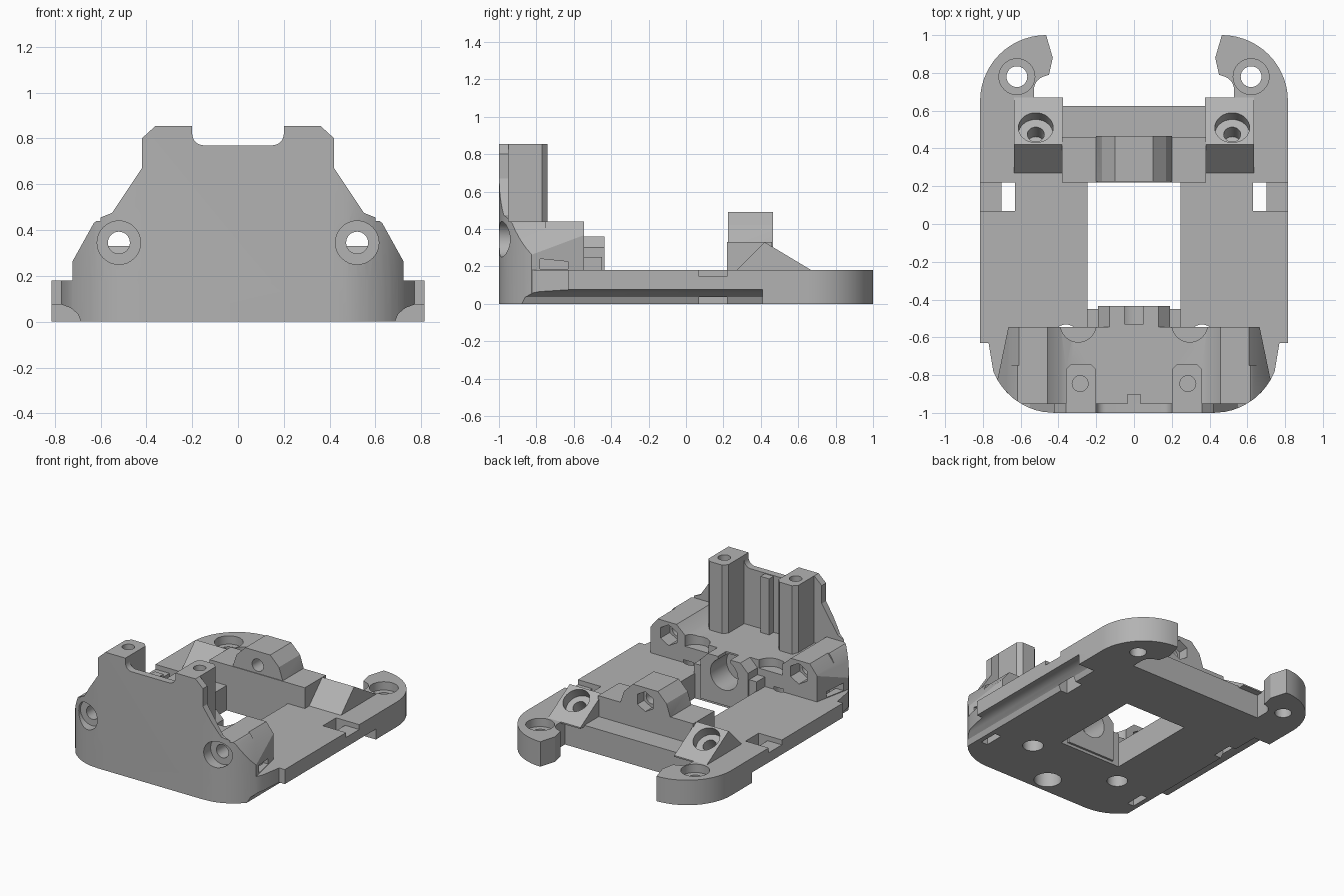
import bpy, bmesh, math
from mathutils import Vector, Matrix

if "Cube" in bpy.data.objects:
    bpy.data.objects.remove(bpy.data.objects["Cube"])

grey = bpy.data.materials.new("matte grey")
grey.diffuse_color = (0.45, 0.45, 0.45, 1)
grey.use_nodes = True
grey.node_tree.nodes["Principled BSDF"].inputs["Base Color"].default_value = grey.diffuse_color


def make(name, bm):
    bmesh.ops.recalc_face_normals(bm, faces=bm.faces)
    me = bpy.data.meshes.new(name)
    bm.to_mesh(me)
    bm.free()
    ob = bpy.data.objects.new(name, me)
    bpy.context.collection.objects.link(ob)
    me.materials.append(grey)
    return ob


def prism(name, pts, axis, a, b):
    """Extrude a 2D profile along an axis: x -> (y,z), y -> (x,z), z -> (x,y)."""
    place = {"x": lambda p, t: (t, *p), "y": lambda p, t: (p[0], t, p[1]),
             "z": lambda p, t: (*p, t)}[axis]
    bm = bmesh.new()
    lo = [bm.verts.new(place(p, a)) for p in pts]
    hi = [bm.verts.new(place(p, b)) for p in pts]
    n = len(pts)
    bm.faces.new(lo)
    bm.faces.new(hi)
    for i in range(n):
        bm.faces.new((lo[i], lo[(i + 1) % n], hi[(i + 1) % n], hi[i]))
    return make(name, bm)


def box(name, x, y, z):
    return prism(name, [(x[0], y[0]), (x[1], y[0]), (x[1], y[1]), (x[0], y[1])], "z", *z)


def rod(name, p, q, r, n=32):
    """Cylinder from p to q; n = 6 gives a nut pocket."""
    p, q = Vector(p), Vector(q)
    rot = (q - p).to_track_quat("Z", "Y").to_matrix().to_4x4()
    bm = bmesh.new()
    bmesh.ops.create_cone(bm, cap_ends=True, segments=n, radius1=r, radius2=r,
                          depth=(q - p).length,
                          matrix=Matrix.Translation((p + q) / 2) @ rot)
    return make(name, bm)


def arc(cx, cy, r, a0, a1, n=10):
    return [(cx + r * math.cos(math.radians(a0 + (a1 - a0) * i / n)),
             cy + r * math.sin(math.radians(a0 + (a1 - a0) * i / n))) for i in range(n + 1)]


def both(half):
    """Close a right-hand half profile with its mirror image."""
    return half + [(-x, y) for x, y in reversed(half)]


def combine(target, other, op):
    mod = target.modifiers.new(op, "BOOLEAN")
    mod.operation, mod.object, mod.solver = op, other, "EXACT"
    bpy.context.view_layer.objects.active = target
    bpy.ops.object.modifier_apply(modifier=mod.name)
    bpy.data.objects.remove(other)


def add(t, o): combine(t, o, "UNION")
def cut(t, o): combine(t, o, "DIFFERENCE")


# base plate with rounded front corners and two rear hooks
plate = ([(0.42, -1)] + arc(0.42, -0.65, 0.35, -80, -22, 8) + [(0.77, -0.63), (0.815, -0.63)]
         + arc(0.465, 0.65, 0.35, 0, 90, 14)
         + [(0.43, 0.88), (0.45, 0.79)] + arc(0.455, 0.71, 0.075, 80, 0, 6)
         + [(0.53, 0.625)])
body = prism("bracket_body", both(plate), "z", 0, 0.18)

# front housing: wall silhouette trimmed by its plan shape
wall = [(0.73, 0), (0.73, 0.25), (0.63, 0.43), (0.60, 0.455), (0.55, 0.475), (0.42, 0.67),
        (0.42, 0.80), (0.36, 0.855), (0.2, 0.855)] + arc(0.15, 0.82, 0.05, 0, -90, 6)
housing = prism("front_housing", both(wall), "y", -1.1, -0.5)
plan = [(0.42, -1)] + arc(0.42, -0.65, 0.35, -80, -30, 8) + [(0.665, -0.545)]
combine(housing, prism("housing_plan", both(plan), "z", 0, 1), "INTERSECT")
cut(housing, box("upper_clearance", (-1, 1), (-0.95, 0), (0.44, 1)))
cut(housing, prism("platform_cut", both([(0.33, 0.36), (0.39, 0.38), (0.48, 0.46)]),
                   "y", -0.95, -0.4))
for s in (-1, 1):
    # sloping shoulder above each nut boss
    cut(housing, prism("shoulder", [(s * 0.60, 0.45), (s * 0.68, 0.35), (s * 0.8, 0.35),
                                    (s * 0.8, 0.5), (s * 0.60, 0.5)], "y", -0.75, -0.5))
add(body, housing)

# upright screw pillars and the small centre rib
for s in (-1, 1):
    add(body, prism("pillar", [(s * 0.2, -0.98), (s * 0.36, -0.98), (s * 0.36, -0.77),
                               (s * 0.33, -0.74), (s * 0.23, -0.74), (s * 0.2, -0.77)],
                    "z", 0.3, 0.855))
add(body, box("centre_rib", (-0.035, 0.035), (-0.97, -0.9), (0.3, 0.765)))

# rear crossbar, ramps and nut block
add(body, box("rear_bar", (-0.38, 0.38), (0.22, 0.46), (0.02, 0.33)))
for s in (-1, 1):
    add(body, prism("ramp", [(0.27, 0.17), (0.27, 0.18), (0.42, 0.33), (0.67, 0.18),
                             (0.67, 0.17)], "x", s * 0.375, s * 0.635))
add(body, prism("nut_block", both([(0.2, 0.2), (0.2, 0.33), (0.17, 0.42), (0.10, 0.49)]),
                "y", 0.225, 0.465))

# window, then the snap ring on its front edge
cut(body, box("window", (-0.245, 0.245), (-0.545, 0.22), (-1, 0.7)))
add(body, box("ring_step", (-0.25, 0.25), (-0.56, -0.45), (0.0, 0.25)))
add(body, prism("snap_ring", both([(0.19, 0.02), (0.19, 0.3), (0.13, 0.36)]),
                "y", -0.56, -0.435))
cut(body, rod("ring_bore", (0, -0.62, 0.24), (0, -0.3, 0.24), 0.11))
cut(body, box("ring_gap", (-0.05, 0.05), (-0.53, -0.3), (0.25, 0.5)))

for s in (-1, 1):
    # rear hook screw holes with counterbores
    cut(body, rod("hook_hole", (s * 0.62, 0.78, -1), (s * 0.62, 0.78, 1), 0.055))
    cut(body, rod("hook_bore", (s * 0.62, 0.78, 0.12), (s * 0.62, 0.78, 0.4), 0.095))
    # tilted screw holes in the ramps
    n = Vector((0, 0.51, 0.86))
    c = Vector((s * 0.52, 0.51, 0.276))
    cut(body, rod("ramp_bore", c - n * 0.07, c + n * 0.2, 0.092))
    cut(body, rod("ramp_hole", c - n * 0.17, c + n * 0.2, 0.045))
    # front screw holes ending in nut pockets
    cut(body, rod("front_bore", (s * 0.52, -1.1, 0.345), (s * 0.52, -0.92, 0.345), 0.095))
    cut(body, rod("front_hole", (s * 0.52, -1.1, 0.345), (s * 0.52, -0.3, 0.345), 0.048))
    cut(body, rod("front_nut", (s * 0.52, -0.65, 0.345), (s * 0.52, -0.5, 0.345), 0.075, 6))
    # pillar holes, platform recesses and holes through the floor
    cut(body, rod("pillar_hole", (s * 0.285, -0.845, 0.5), (s * 0.285, -0.845, 1), 0.042))
    cut(body, rod("recess", (s * 0.295, -0.53, 0.3), (s * 0.295, -0.53, 0.6), 0.095))
    cut(body, rod("floor_hole", (s * 0.36, -0.6, -0.1), (s * 0.36, -0.6, 0.2), 0.068))
    # strap notches and slots
    cut(body, prism("strap_notch", [(s * 0.7, 0.07), (s * 0.9, 0.07), (s * 0.9, 0.22),
                                    (s * 0.7, 0.22)], "z", 0.145, 0.3))
    cut(body, prism("strap_slot", [(s * 0.63, 0.07), (s * 0.702, 0.07), (s * 0.702, 0.22),
                                   (s * 0.63, 0.22)], "z", -0.1, 0.3))
    cut(body, prism("front_slot", [(s * 0.6, -0.78), (s * 0.65, -0.78), (s * 0.65, -0.64),
                                   (s * 0.6, -0.64)], "z", -0.1, 0.23))
    cut(body, prism("side_slot", [(-0.78, 0.185), (-0.63, 0.185), (-0.63, 0.225),
                                  (-0.78, 0.24)], "x", s * 0.6, s * 0.9))
    # rounded groove under each long side
    cut(body, prism("side_groove", [(s * x, z) for x, z in
                    [(0.9, -0.05), (0.685, -0.05), (0.685, 0.0), (0.70, 0.035),
                     (0.73, 0.06), (0.77, 0.075), (0.9, 0.075)]], "y", -0.88, 0.41))

# nut block bolt hole, its hex pocket and the blind hole under the front
cut(body, rod("block_hole", (0, 0.1, 0.39), (0, 0.6, 0.39), 0.045))
cut(body, rod("block_nut", (0, 0.39, 0.39), (0, 0.6, 0.39), 0.072, 6))
cut(body, rod("blind_hole", (0, -0.88, -0.1), (0, -0.88, 0.25), 0.09))

bpy.ops.object.select_all(action="DESELECT")
body.select_set(True)
bpy.context.view_layer.objects.active = body
bpy.ops.object.shade_smooth_by_angle(angle=math.radians(25))
